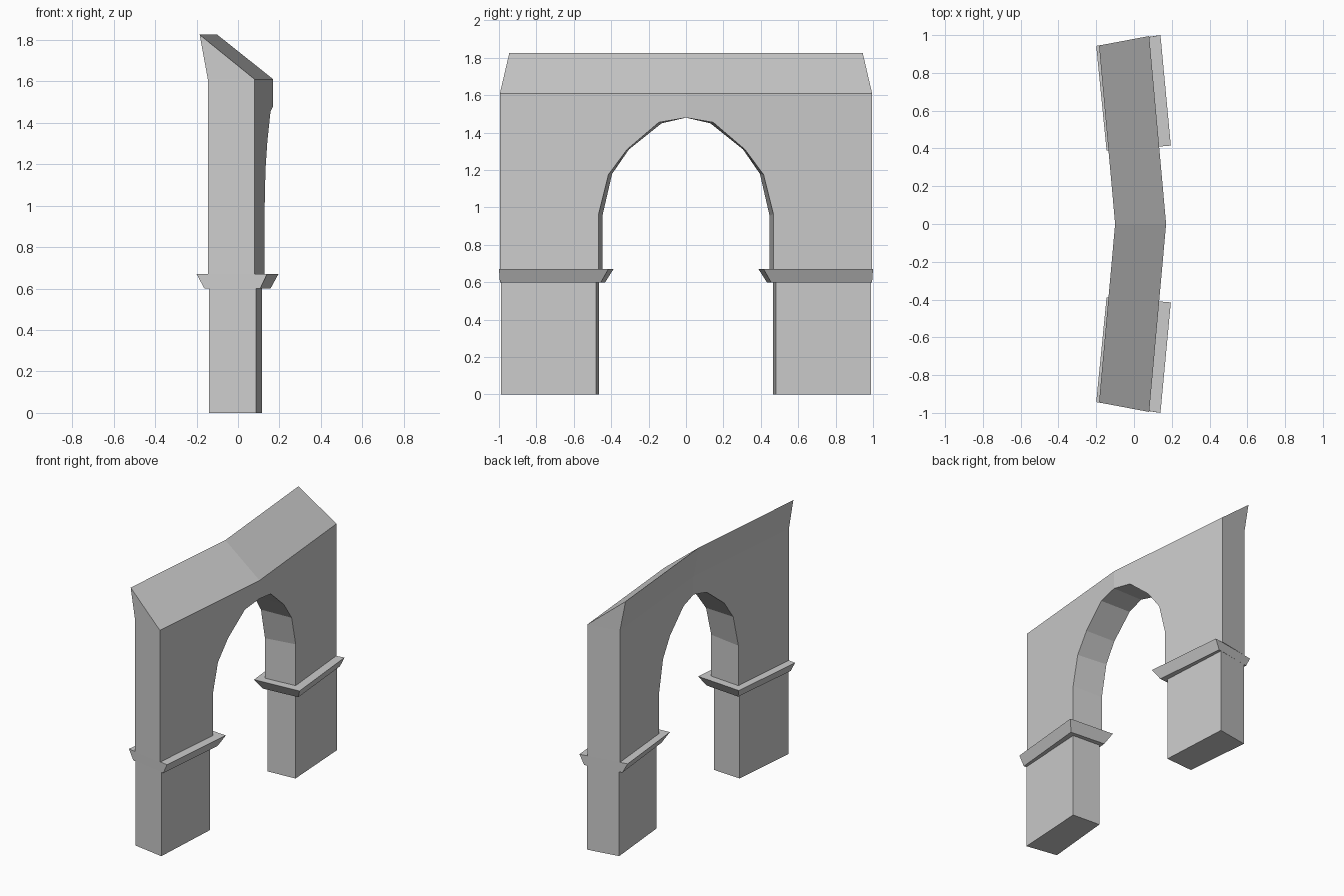
import bpy, bmesh

if "Cube" in bpy.data.objects:
    bpy.data.objects.remove(bpy.data.objects["Cube"])


def finish(name, bm):
    bmesh.ops.remove_doubles(bm, verts=bm.verts, dist=0.0005)
    bmesh.ops.recalc_face_normals(bm, faces=bm.faces)
    mesh = bpy.data.meshes.new(name)
    bm.to_mesh(mesh)
    bm.free()
    ob = bpy.data.objects.new(name, mesh)
    bpy.context.collection.objects.link(ob)


def add_verts(bm, points, side):
    return [bm.verts.new((x, y * side, z)) for x, y, z in points]


# Bent arch wall with a sloping, overhanging coping; both halves in one mesh
FRONT_ARCH = [(0, 1.48), (0.145, 1.455), (0.315, 1.31), (0.415, 1.175), (0.467, 0.965), (0.467, 0.67)]
BACK_ARCH = [(0, 1.48), (0.13, 1.45), (0.305, 1.31), (0.395, 1.18), (0.447, 0.955), (0.447, 0.67)]
front_pts = FRONT_ARCH + [(0.995, 0.67), (0.995, 1.61), (0, 1.61)]
back_pts = BACK_ARCH + [(0.952, 0.67), (0.952, 1.61), (0, 1.61)]

bm = bmesh.new()
for side in (1, -1):
    f = add_verts(bm, [(0.17 - 0.09 * y, y, z) for y, z in front_pts], side)
    b = add_verts(bm, [(-0.06 - 0.09 * y, y, z) for y, z in back_pts], side)
    ridge_end, ridge_mid = add_verts(bm, [(-0.185, 0.945, 1.825), (-0.10, 0, 1.825)], side)
    bm.faces.new(f)
    bm.faces.new(b)
    for i in range(len(f) - 2):  # arch underside, bottom and end
        bm.faces.new((f[i], f[i + 1], b[i + 1], b[i]))
    bm.faces.new((f[-2], f[-1], ridge_mid, ridge_end))
    bm.faces.new((b[-2], b[-1], ridge_mid, ridge_end))
    bm.faces.new((f[-2], b[-2], ridge_end))
finish("arch_wall", bm)


# Four-sided block lofted between a bottom and a top outline
def block(name, bottom, z0, top, z1, side):
    bm = bmesh.new()
    lo = add_verts(bm, [(x, y, z0) for x, y in bottom], side)
    hi = add_verts(bm, [(x, y, z1) for x, y in top], side)
    bm.faces.new(lo)
    bm.faces.new(hi)
    for i in range(4):
        j = (i + 1) % 4
        bm.faces.new((lo[i], lo[j], hi[j], hi[i]))
    finish(name, bm)


# Outlines run: outer front, inner front, inner back, outer back
PIER = [(0.088, 0.99), (0.117, 0.48), (-0.095, 0.466), (-0.14, 0.952)]
IMPOST_LOW = [(0.107, 0.995), (0.157, 0.455), (-0.108, 0.432), (-0.162, 0.948)]
IMPOST_TOP = [(0.14, 1.0), (0.195, 0.415), (-0.145, 0.388), (-0.20, 0.943)]

for label, side in (("left", -1), ("right", 1)):
    block(label + "_pier", PIER, 0, PIER, 0.60, side)
    block(label + "_impost", IMPOST_LOW, 0.60, IMPOST_TOP, 0.67, side)
